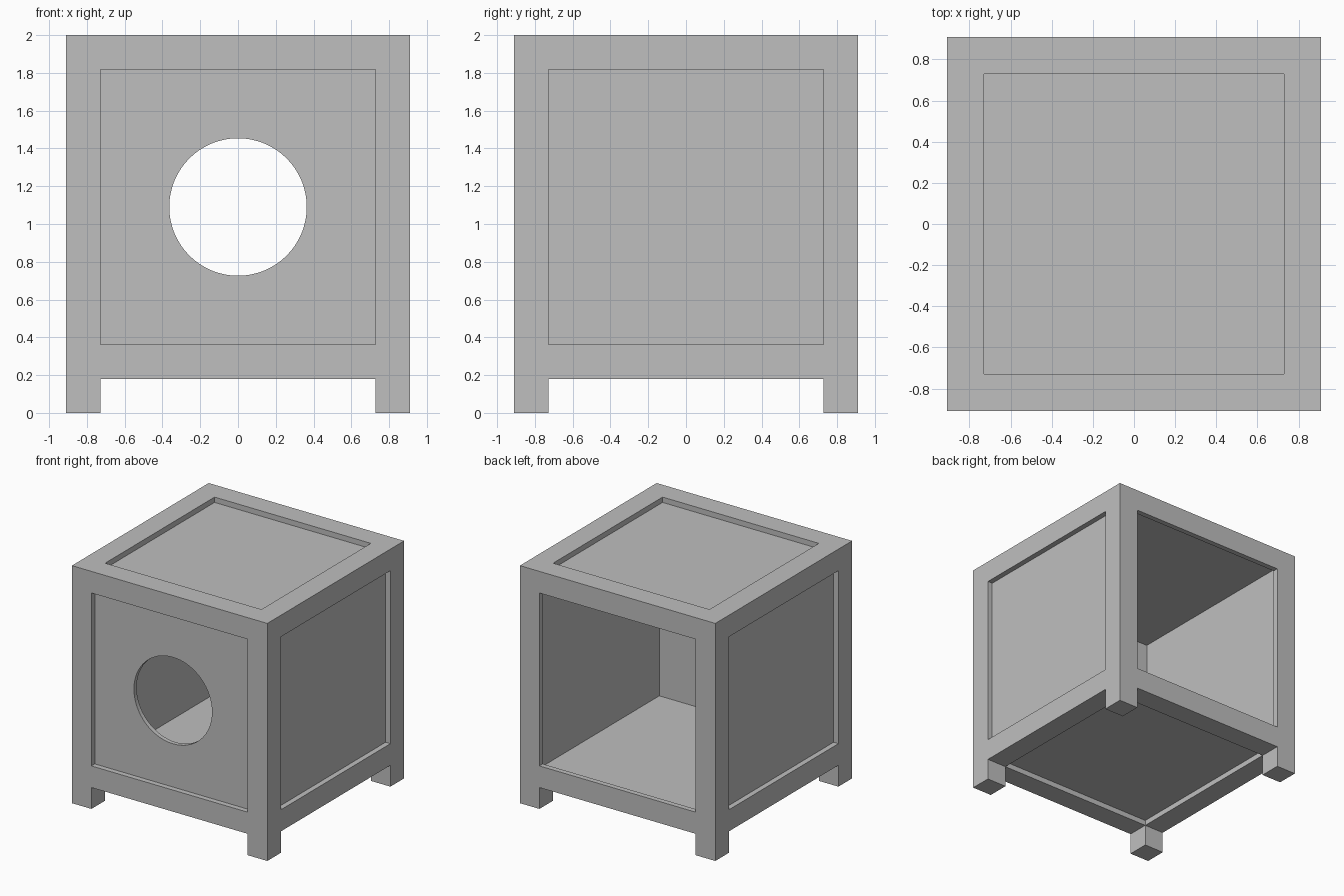
import bpy, bmesh
from mathutils import Matrix, Vector

HALF = 0.91      # half width of the outer cube
BORDER = 0.182   # frame width and leg size
RECESS = 0.045   # how far the panels sit behind the frame
PANEL = 0.036    # panel thickness
CENTRE = Vector((0, 0, 2 - HALF))

old = bpy.data.objects.get("Cube")
if old:
    bpy.data.objects.remove(old, do_unlink=True)

grey = bpy.data.materials.new("plain grey")
grey.use_nodes = True
colour = (0.52, 0.52, 0.52, 1)
grey.diffuse_color = colour
for node in grey.node_tree.nodes:
    if node.type == 'BSDF_PRINCIPLED':
        node.inputs["Base Color"].default_value = colour


def cube(size, centre):
    bm = bmesh.new()
    bmesh.ops.create_cube(bm, size=size, matrix=Matrix.Translation(centre))
    bm.normal_update()
    return bm


def finish(bm, name):
    mesh = bpy.data.meshes.new(name)
    bm.to_mesh(mesh)
    bm.free()
    mesh.materials.append(grey)
    ob = bpy.data.objects.new(name, mesh)
    bpy.context.collection.objects.link(ob)
    return ob


def thicken(ob, thickness):
    mod = ob.modifiers.new("thickness", 'SOLIDIFY')
    mod.thickness = thickness
    mod.offset = -1
    mod.use_even_offset = True


# Outer frame: a cube with a window cut in every face
bm = cube(2 * HALF, CENTRE)
windows = list(bm.faces)
bmesh.ops.inset_individual(bm, faces=windows, thickness=BORDER, use_even_offset=True)
bmesh.ops.delete(bm, geom=windows, context='FACES_ONLY')
frame = finish(bm, "frame")
thicken(frame, RECESS)

# Recessed panels: a thin box with an open back
bm = cube(2 * (HALF - RECESS), CENTRE)
back = [f for f in bm.faces if f.normal.y > 0.9]
bmesh.ops.delete(bm, geom=back, context='FACES')
panels = finish(bm, "panels")
thicken(panels, PANEL)

# Round entrance through the front panel
bm = bmesh.new()
turn = Matrix.Translation(CENTRE + Vector((0, -HALF, 0))) @ Matrix.Rotation(1.5707963, 4, 'X')
bmesh.ops.create_cone(bm, cap_ends=True, segments=64, radius1=0.364, radius2=0.364,
                      depth=0.6, matrix=turn)
cutter = finish(bm, "entrance_cutter")
cutter.hide_render = True
cut = panels.modifiers.new("entrance", 'BOOLEAN')
cut.operation = 'DIFFERENCE'
cut.solver = 'EXACT'
cut.object = cutter

# Bake the panels so the cutter can be dropped
depsgraph = bpy.context.evaluated_depsgraph_get()
baked = bpy.data.meshes.new_from_object(panels.evaluated_get(depsgraph))
panels.modifiers.clear()
panels.data = baked
bpy.data.objects.remove(cutter, do_unlink=True)

# Four square legs
reach = HALF - BORDER / 2
for side, x in (("left", reach), ("right", -reach)):
    for end, y in (("front", -reach), ("back", reach)):
        finish(cube(BORDER, Vector((x, y, BORDER / 2))), f"{end}_{side}_leg")
